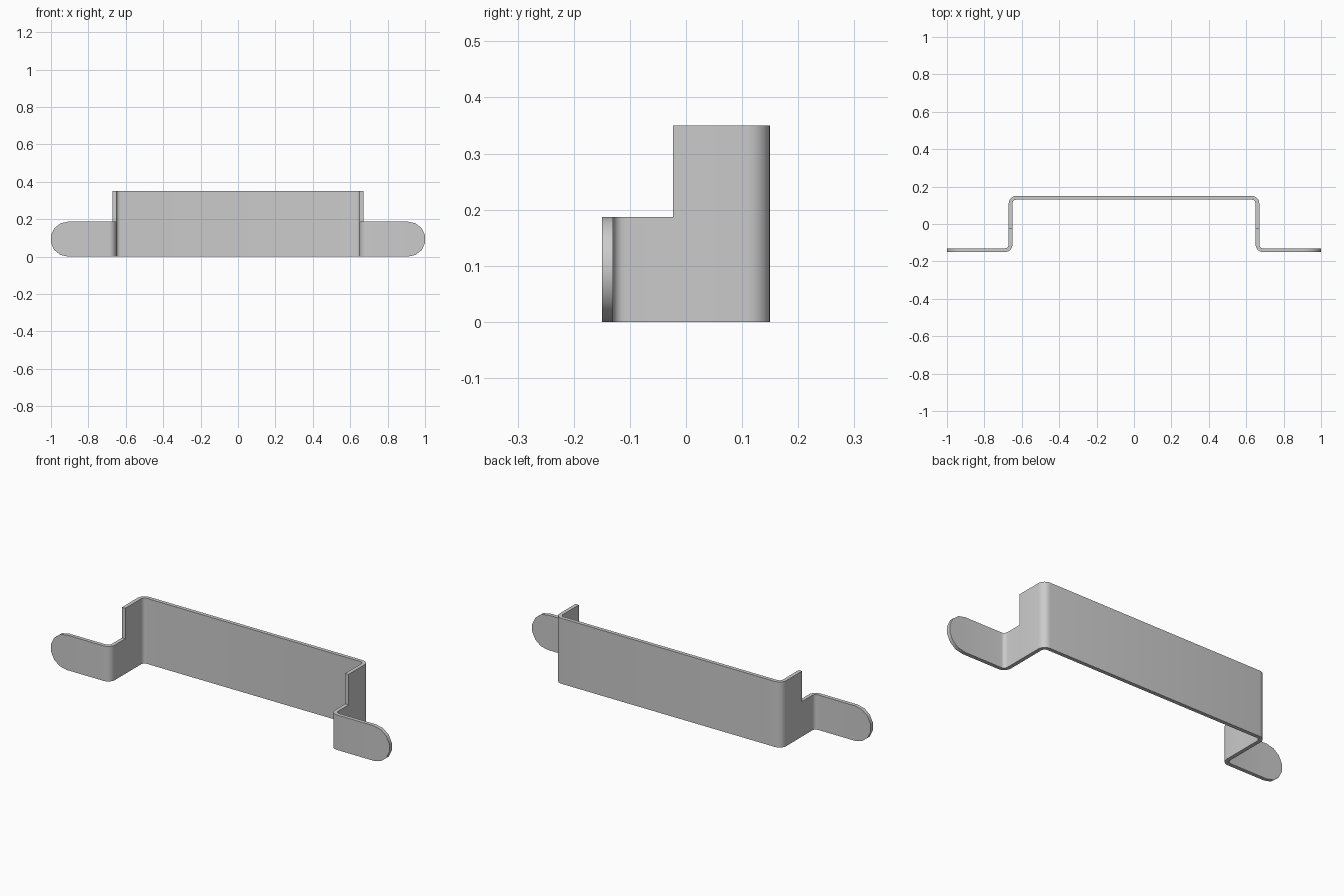
import bpy, bmesh
from math import sin, cos, pi, radians

if "Cube" in bpy.data.objects:
    bpy.data.objects.remove(bpy.data.objects["Cube"])

T, R = 0.02, 0.03            # sheet thickness, centre-line bend radius
LOW, HIGH = 0.187, 0.35      # tab height, back plate height
STEP_Y = -0.023              # where the side wall steps down


def arc(cx, cy, a0, a1, n=6):
    return [(cx + R * cos(radians(a0 + (a1 - a0) * i / n)),
             cy + R * sin(radians(a0 + (a1 - a0) * i / n))) for i in range(n + 1)]


# Centre line of the right half, seen from above
tall = [(0, 0.14)] + arc(0.63, 0.11, 90, 0) + [(0.66, STEP_Y)]
short = arc(0.69, -0.11, 180, 270)

# Stations: x, y, bottom z, top z of the lower band
stations = [(x, y, 0, LOW) for x, y in tall + short]
r, n = LOW / 2, 7
half = pi / n / 2
cx = 1 - r * cos(half)
for i in range(n // 2 + 1):  # rounded tab end
    a = pi / 2 - i * pi / n
    stations.append((cx + r * cos(a), -0.14, r - r * sin(a), r + r * sin(a)))

bm = bmesh.new()
low = [bm.verts.new((x, y, z0)) for x, y, z0, z1 in stations]
mid = [bm.verts.new((x, y, z1)) for x, y, z0, z1 in stations]
top = [bm.verts.new((x, y, HIGH)) for x, y in tall]
for a, b in ((low, mid), (mid, top)):
    for i in range(min(len(a), len(b)) - 1):
        bm.faces.new((a[i], a[i + 1], b[i + 1], b[i]))
bmesh.ops.recalc_face_normals(bm, faces=bm.faces)
mesh = bpy.data.meshes.new("bent_bracket")
bm.to_mesh(mesh)
bm.free()

# Bent sheet bracket: mirrored and thickened
bracket = bpy.data.objects.new("bent_bracket", mesh)
bpy.context.collection.objects.link(bracket)
bpy.context.view_layer.objects.active = bracket
bracket.select_set(True)
m = bracket.modifiers.new("mirror", 'MIRROR')
m.use_clip = True
s = bracket.modifiers.new("thickness", 'SOLIDIFY')
s.thickness = T
s.offset = 0
s.use_even_offset = True
for name in ("mirror", "thickness"):
    bpy.ops.object.modifier_apply(modifier=name)
bpy.ops.object.shade_smooth_by_angle(angle=radians(30))
